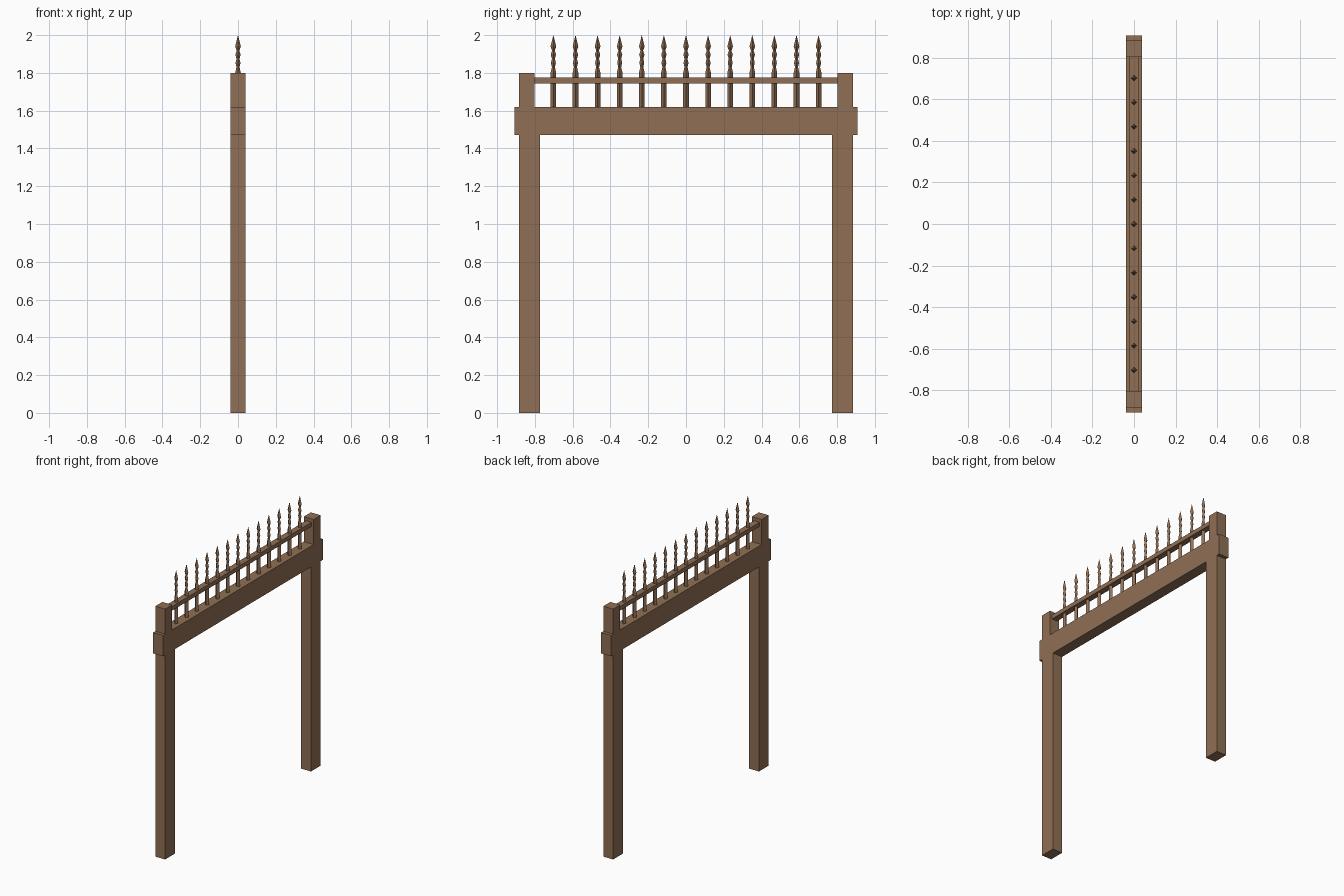
import bpy, bmesh, math

if "Cube" in bpy.data.objects:
    bpy.data.objects.remove(bpy.data.objects["Cube"])

# single flat timber brown
brown = bpy.data.materials.new("brown")
brown.diffuse_color = (0.28, 0.16, 0.09, 1)
brown.use_nodes = True
brown.node_tree.nodes["Principled BSDF"].inputs["Base Color"].default_value = brown.diffuse_color


def finish(name, bm):
    bmesh.ops.recalc_face_normals(bm, faces=bm.faces[:])
    me = bpy.data.meshes.new(name)
    bm.to_mesh(me)
    bm.free()
    me.materials.append(brown)
    ob = bpy.data.objects.new(name, me)
    bpy.context.collection.objects.link(ob)
    return ob


def box(name, hx, y0, y1, z0, z1):
    bm = bmesh.new()
    bmesh.ops.create_cube(bm, size=1)
    for v in bm.verts:
        v.co.x *= 2 * hx
        v.co.y = y0 if v.co.y < 0 else y1
        v.co.z = z0 if v.co.z < 0 else z1
    return finish(name, bm)


def lathe(name, y, profile, sides=4):
    bm = bmesh.new()
    rings = []
    for r, z in profile:
        rings.append([bm.verts.new((r * math.cos(2 * math.pi * i / sides),
                                    y + r * math.sin(2 * math.pi * i / sides), z))
                      for i in range(sides)])
    for a, b in zip(rings, rings[1:]):
        for i in range(sides):
            j = (i + 1) % sides
            bm.faces.new((a[i], a[j], b[j], b[i]))
    bm.faces.new(rings[0])
    bm.faces.new(rings[-1])
    bmesh.ops.remove_doubles(bm, verts=bm.verts[:], dist=0.0004)
    return finish(name, bm)


# posts below the beam and narrower stubs above it
for side, s in (("left", -1), ("right", 1)):
    box(side + "_post", 0.039, *sorted((s * 0.773, s * 0.883)), 0, 1.47)
    box(side + "_post_top", 0.039, *sorted((s * 0.803, s * 0.883)), 1.62, 1.80)

# cross beam and thin rail
box("cross_beam", 0.039, -0.907, 0.907, 1.47, 1.62)
box("rail", 0.022, -0.803, 0.803, 1.745, 1.775)

# row of four-sided spikes with wavy shafts
profile = [(0.015, 1.61), (0.015, 1.80), (0.008, 1.83), (0.013, 1.853),
           (0.008, 1.875), (0.014, 1.897), (0.007, 1.918),
           (0.015, 1.94), (0.0001, 2.0)]
for i in range(13):
    lathe("spike_%02d" % (i + 1), -0.702 + i * 0.117, profile)
